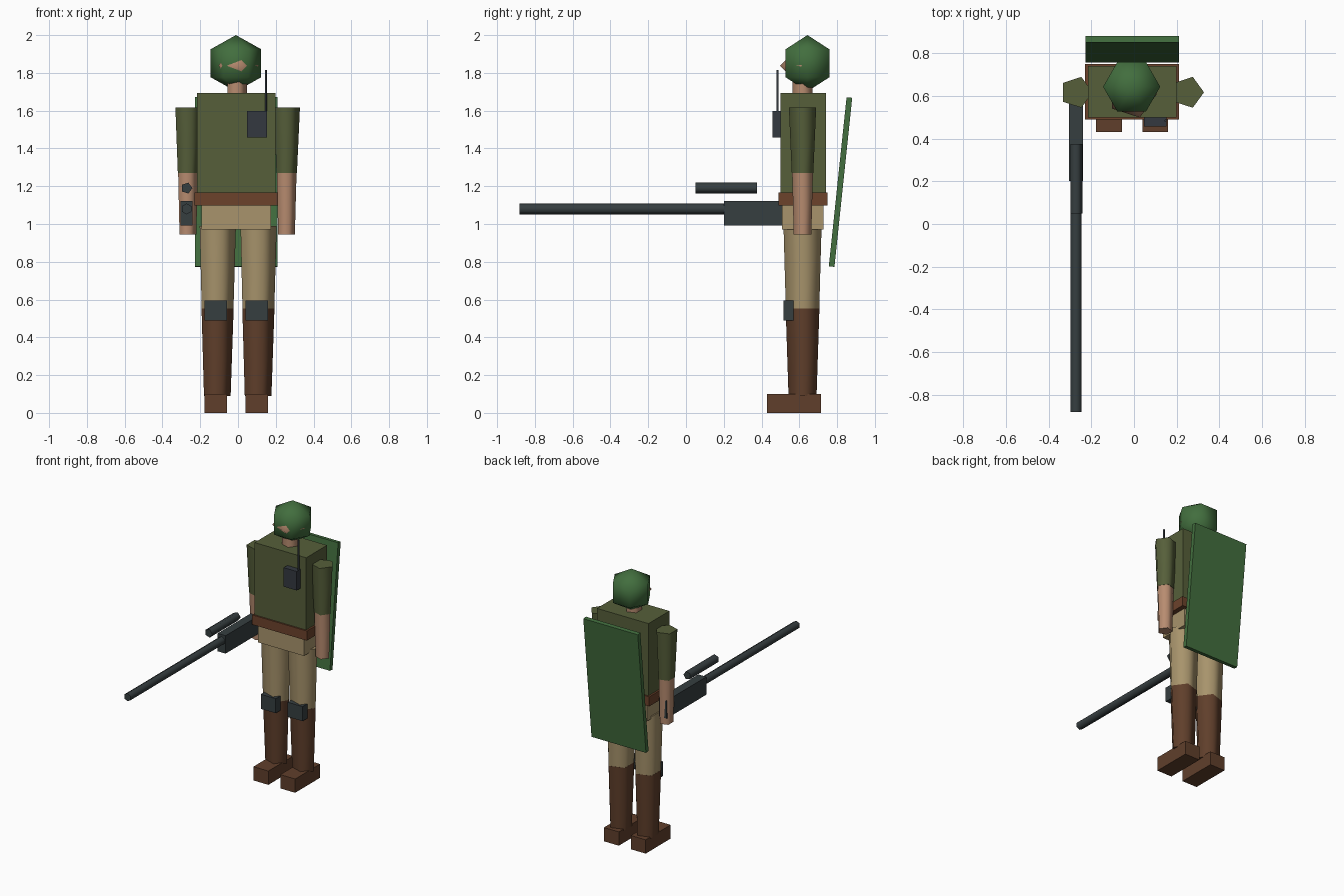
import bpy, bmesh
from math import pi, sin, cos, radians
from mathutils import Matrix

default = bpy.data.objects.get("Cube")
if default:
    bpy.data.objects.remove(default, do_unlink=True)


def material(name, rgb):
    lin = [(c / 255 / 12.92) if c < 11 else ((c / 255 + 0.055) / 1.055) ** 2.4 for c in rgb]
    m = bpy.data.materials.new(name)
    m.use_nodes = True
    m.diffuse_color = (*lin, 1)
    m.node_tree.nodes["Principled BSDF"].inputs["Base Color"].default_value = (*lin, 1)
    return m


OLIVE = material("olive cloth", (86, 95, 58))
TAN = material("tan cloth", (168, 148, 108))
SKIN = material("skin", (184, 140, 112))
BOOT = material("boot leather", (96, 63, 43))
BELT = material("belt leather", (108, 66, 43))
GREEN = material("painted green", (66, 110, 62))
METAL = material("gunmetal", (54, 62, 64))
RADIO = material("radio grey", (52, 57, 64))


def finish(name, bm, mat):
    bmesh.ops.recalc_face_normals(bm, faces=bm.faces)
    mesh = bpy.data.meshes.new(name)
    bm.to_mesh(mesh)
    bm.free()
    mesh.materials.append(mat)
    obj = bpy.data.objects.new(name, mesh)
    bpy.context.collection.objects.link(obj)
    return obj


def box(name, center, size, mat, tilt=0):
    bm = bmesh.new()
    bmesh.ops.create_cube(bm, size=1, matrix=Matrix.Diagonal((*size, 1)))
    obj = finish(name, bm, mat)
    obj.location = center
    obj.rotation_euler.x = tilt
    return obj


def turned(name, center, sides, profile, mat, phase=0, along_y=False):
    """Smooth-sided turned form; profile is (height, radius), radius 0 makes a pole."""
    bm = bmesh.new()
    rings = []
    for z, r in profile:
        n = sides if r else 1
        rings.append([bm.verts.new((r * cos(phase + 2 * pi * i / sides),
                                    r * sin(phase + 2 * pi * i / sides), z)) for i in range(n)])
    for a, b in zip(rings, rings[1:]):
        for i in range(sides):
            j = (i + 1) % sides
            corners = [a[i % len(a)], a[j % len(a)], b[j % len(b)], b[i % len(b)]]
            face = bm.faces.new(list(dict.fromkeys(corners)))
            face.smooth = True
    # Flat caps with crisp rims
    for ring in (rings[0], rings[-1]):
        if len(ring) > 1:
            cap = bm.faces.new(ring)
            for e in cap.edges:
                e.smooth = False
    obj = finish(name, bm, mat)
    obj.location = center
    if along_y:
        obj.rotation_euler.x = pi / 2
    return obj


CX, CY = -0.009, 0.617

# Trunk
box("torso", (CX, 0.62, 1.43), (0.415, 0.24, 0.525), OLIVE)
box("belt", (CX, 0.62, 1.132), (0.44, 0.26, 0.07), BELT)
box("pelvis", (CX, CY, 1.035), (0.37, 0.22, 0.13), TAN)

# Head and helmet
turned("neck", (CX, CY, 0), 5, [(1.67, 0.056), (1.78, 0.056)], SKIN)
turned("head", (CX, 0.61, 1.838), 5, [(-0.117, 0), (0, 0.117), (0.117, 0)], SKIN)
turned("helmet", (-0.011, 0.643, 1.851), 6,
       [(-0.149, 0), (-0.074, 0.134), (0.074, 0.134), (0.149, 0)], GREEN)

# Limbs
for side, s in (("left", 1), ("right", -1)):
    arm_x, leg_x = CX + s * 0.261, CX + s * 0.108
    turned(side + "_sleeve", (arm_x, CY, 0), 5, [(1.27, 0.06), (1.618, 0.076)], OLIVE)
    turned(side + "_forearm", (arm_x, CY, 0), 5, [(0.945, 0.049), (1.275, 0.058)], SKIN)
    turned(side + "_thigh", (leg_x, CY, 0), 5, [(0.55, 0.093), (0.99, 0.106)], TAN)
    turned(side + "_boot_shaft", (leg_x, CY, 0), 5, [(0.09, 0.078), (0.553, 0.094)], BOOT)
    box(side + "_foot", (leg_x, 0.573, 0.05), (0.12, 0.286, 0.1), BOOT)
    box(side + "_knee_pad", (leg_x, 0.542, 0.541), (0.12, 0.054, 0.106), METAL)

# Chest radio with antenna
box("radio", (0.1, 0.483, 1.528), (0.105, 0.052, 0.138), RADIO)
turned("antenna", (0.148, 0.484, 0), 5, [(1.58, 0.0065), (1.815, 0.0065)], RADIO)

# Rifle held in the right hand
GUN_X = -0.272
box("rifle_body", (GUN_X, 0.428, 1.058), (0.064, 0.455, 0.13), METAL)
turned("rifle_barrel", (GUN_X, 0, 1.08), 6, [(-0.21, 0.029), (0.882, 0.029)], METAL,
       phase=pi / 6, along_y=True)
turned("rifle_scope", (GUN_X, 0, 1.19), 5, [(-0.375, 0.0305), (-0.05, 0.0305)], METAL, along_y=True)

# Leaning board on the back
box("back_shield", (CX, 0.818, 1.222), (0.438, 0.03, 0.9), GREEN, tilt=radians(-6))
